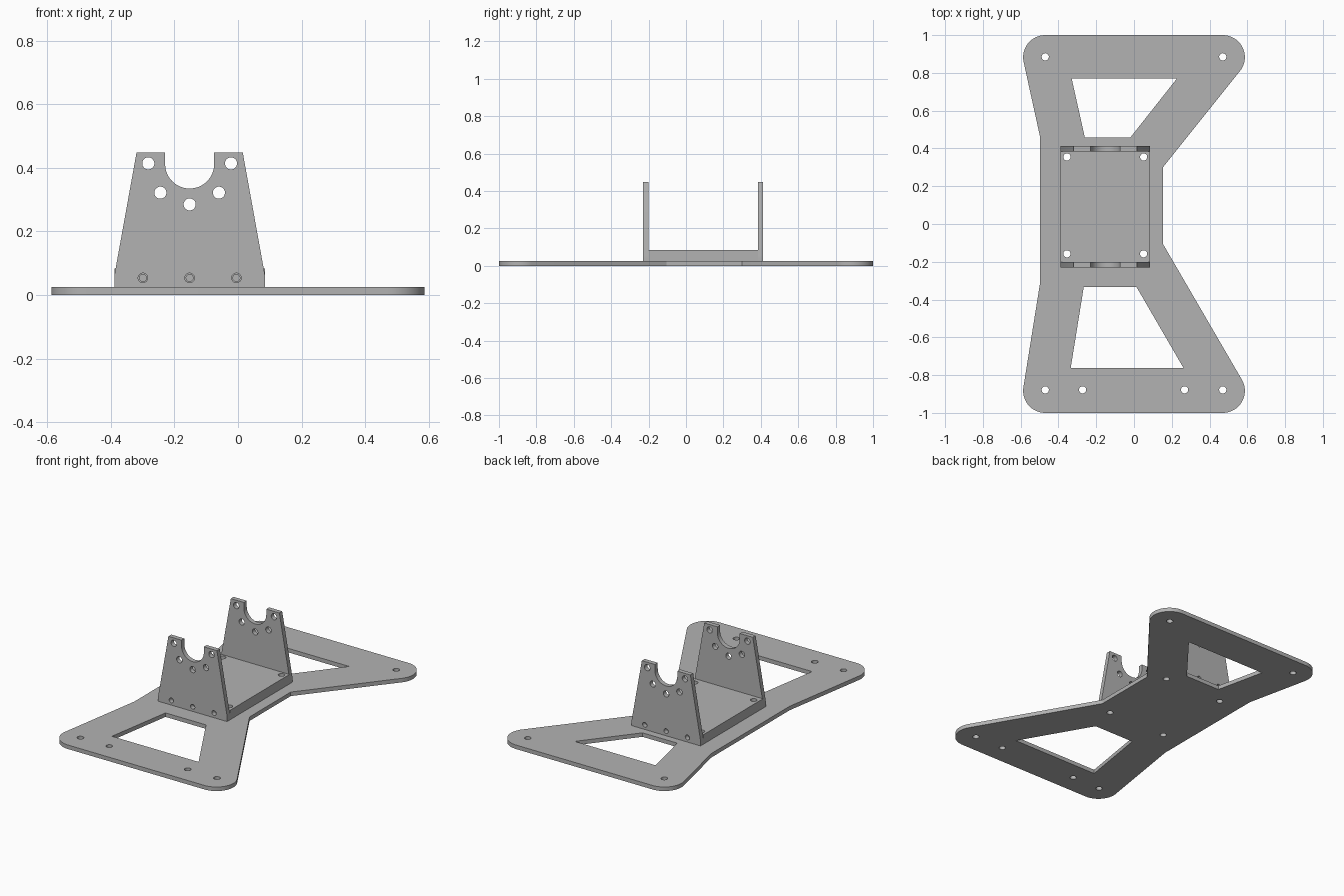
import bpy
import bmesh
from math import acos, atan2, cos, sin, pi, tau, radians
from mathutils import Vector, Matrix

cube = bpy.data.objects.get("Cube")
if cube:
    bpy.data.objects.remove(cube, do_unlink=True)

grey = bpy.data.materials.new("mid grey")
grey.use_nodes = True
colour = (0.45, 0.45, 0.45, 1)
grey.diffuse_color = colour
grey.node_tree.nodes["Principled BSDF"].inputs["Base Color"].default_value = colour


def arc(x, y, r, start=0.0, sweep=tau, n=32):
    """Points along an arc; a full turn leaves out the repeated end."""
    count = n if abs(sweep) >= tau else n + 1
    return [(x + r * cos(start + sweep * i / n), y + r * sin(start + sweep * i / n))
            for i in range(count)]


def rounded_outline(corners):
    """Counter-clockwise outline through (x, y, radius) corners joined by tangents."""
    def normal(a, b):
        d = Vector(b[:2]) - Vector(a[:2])
        return atan2(d.y, d.x) - acos((a[2] - b[2]) / d.length)
    points = []
    for i, c in enumerate(corners):
        before, after = corners[i - 1], corners[(i + 1) % len(corners)]
        if c[2] == 0:
            points.append(c[:2])
        else:
            start = normal(before, c)
            points += arc(*c, start, (normal(c, after) - start) % tau, 24)
    return points


def sheet(name, loops, thickness, matrix):
    """Flat sheet centred on its own mid-plane, cut by the inner loops."""
    curve = bpy.data.curves.new(name + "_profile", "CURVE")
    curve.dimensions = "2D"
    curve.fill_mode = "BOTH"
    curve.extrude = thickness / 2
    for loop in loops:
        spline = curve.splines.new("POLY")
        spline.points.add(len(loop) - 1)
        for point, (x, y) in zip(spline.points, loop):
            point.co = (x, y, 0, 1)
        spline.use_cyclic_u = True
    helper = bpy.data.objects.new(name + "_profile", curve)
    bpy.context.collection.objects.link(helper)
    evaluated = helper.evaluated_get(bpy.context.evaluated_depsgraph_get())
    mesh = bpy.data.meshes.new_from_object(evaluated)
    bpy.data.objects.remove(helper, do_unlink=True)
    bm = bmesh.new()
    bm.from_mesh(mesh)
    bmesh.ops.remove_doubles(bm, verts=bm.verts, dist=0.0001)
    bmesh.ops.recalc_face_normals(bm, faces=bm.faces)
    bm.to_mesh(mesh)
    bm.free()
    mesh.transform(matrix)
    mesh.materials.clear()
    mesh.materials.append(grey)
    obj = bpy.data.objects.new(name, mesh)
    bpy.context.collection.objects.link(obj)
    return obj


def smooth(obj):
    bpy.ops.object.select_all(action="DESELECT")
    obj.select_set(True)
    bpy.context.view_layer.objects.active = obj
    bpy.ops.object.shade_smooth_by_angle(angle=radians(30))


PLATE = 0.025
BASE_TOP = 0.084
FRONT, BACK, WALL = -0.229, 0.413, 0.028
MID = -0.152  # bracket centre line

# Mounting plate with rounded corners, a waist and two windows
plate_outline = rounded_outline([
    (0.47, 0.883, 0.117), (-0.47, 0.883, 0.117),
    (-0.497, 0.46, 0), (-0.497, -0.31, 0),
    (-0.47, -0.883, 0.117), (0.47, -0.883, 0.117),
    (0.153, -0.105, 0), (0.153, 0.30, 0)])
back_window = [(-0.33, 0.77), (0.227, 0.77), (-0.02, 0.457), (-0.26, 0.457)]
front_window = [(-0.335, -0.762), (0.262, -0.762), (0.013, -0.333), (-0.266, -0.333)]
plate_holes = [(-0.47, 0.885), (0.47, 0.885), (-0.47, -0.878), (0.47, -0.878),
               (-0.272, -0.878), (0.268, -0.878)]
base_holes = [(MID + s * 0.203, y) for s in (-1, 1) for y in (-0.158, 0.355)]
plate = sheet("mounting_plate",
              [plate_outline, back_window, front_window]
              + [arc(x, y, 0.019) for x, y in plate_holes + base_holes],
              PLATE, Matrix.Translation((0, 0, PLATE / 2)))
smooth(plate)

# Bracket base between the walls
left, right = MID - 0.237, MID + 0.237
y0, y1 = FRONT + WALL, BACK - WALL
base = sheet("bracket_base",
             [[(left, y0), (right, y0), (right, y1), (left, y1)]]
             + [arc(x, y, 0.019) for x, y in base_holes],
             BASE_TOP - PLATE, Matrix.Translation((0, 0, (PLATE + BASE_TOP) / 2)))

# Blind screw holes in both ends of the base
bm = bmesh.new()
for x in (MID - 0.147, MID, MID + 0.147):
    for y in (y0, y1):
        bmesh.ops.create_cone(bm, cap_ends=True, segments=24, radius1=0.011,
                              radius2=0.011, depth=0.16,
                              matrix=Matrix.Translation((x, y, 0.054))
                              @ Matrix.Rotation(pi / 2, 4, "X"))
cutter_mesh = bpy.data.meshes.new("screw_hole_cutter")
bm.to_mesh(cutter_mesh)
bm.free()
cutter_mesh.materials.append(grey)
cutter = bpy.data.objects.new("screw_hole_cutter", cutter_mesh)
cutter.hide_render = True
bpy.context.collection.objects.link(cutter)
cut = base.modifiers.new("screw_holes", "BOOLEAN")
cut.operation = "DIFFERENCE"
cut.solver = "EXACT"
cut.object = cutter
bpy.context.view_layer.objects.active = base
bpy.ops.object.modifier_apply(modifier=cut.name)
bpy.data.objects.remove(cutter, do_unlink=True)
smooth(base)

# Two tapered walls, each with a round cradle notch and screw holes
side = [(0.237, PLATE), (0.237, 0.06), (0.167, 0.448), (0.077, 0.448)]
notch = arc(MID, 0.412, 0.077, 0, -pi)
wall_outline = ([(MID + x, z) for x, z in side] + notch
                + [(MID - x, z) for x, z in reversed(side)])
wall_holes = [(0, 0.285, 0.019), (0, 0.054, 0.015)]
for s in (-1, 1):
    wall_holes += [(s * 0.13, 0.414, 0.019), (s * 0.092, 0.322, 0.019),
                   (s * 0.147, 0.054, 0.015)]
for name, y in (("front_wall", FRONT + WALL / 2), ("back_wall", BACK - WALL / 2)):
    wall = sheet(name, [wall_outline] + [arc(MID + x, z, r) for x, z, r in wall_holes],
                 WALL, Matrix.Translation((0, y, 0)) @ Matrix.Rotation(pi / 2, 4, "X"))
    smooth(wall)
